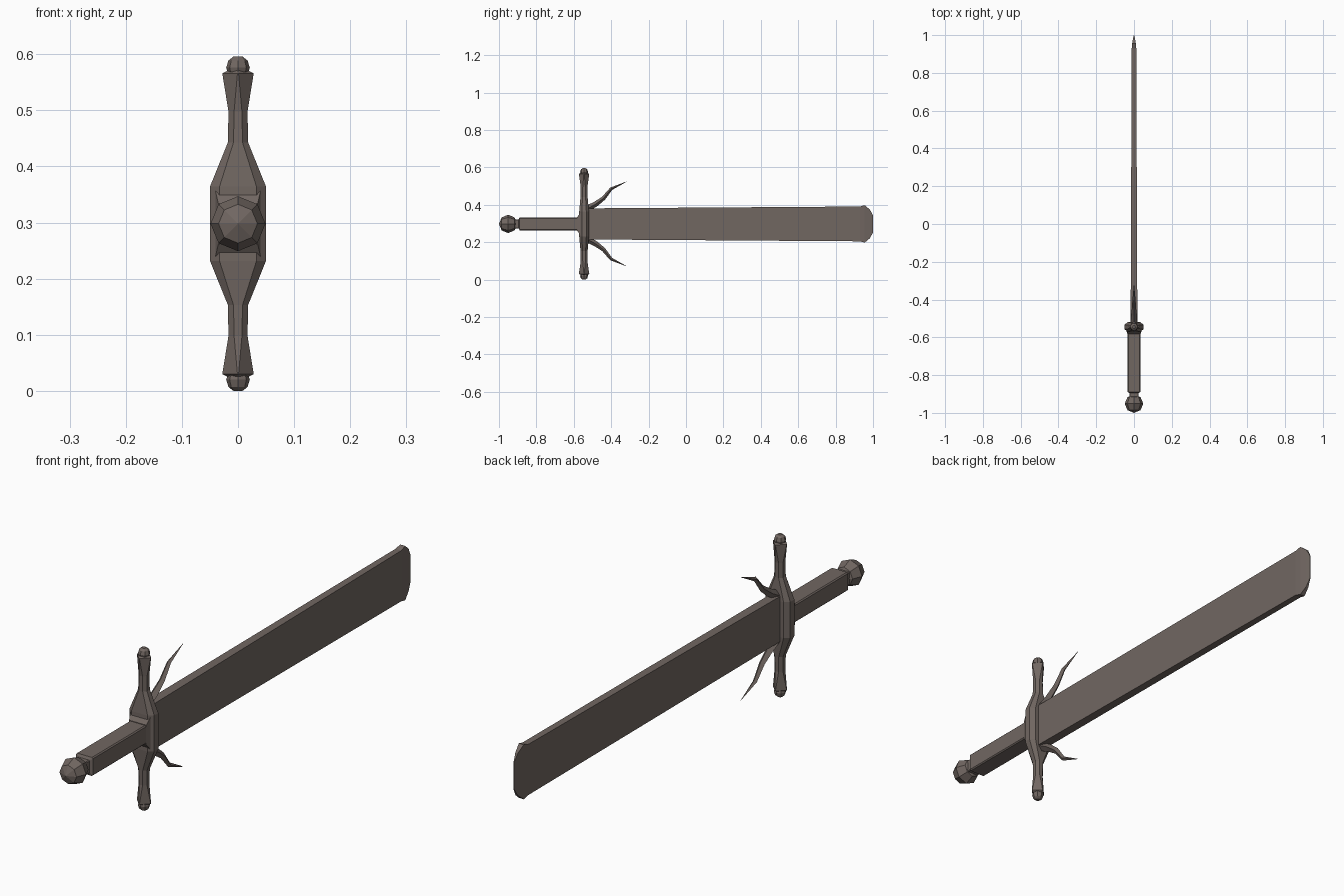
import bpy, bmesh, math
from mathutils import Vector, Matrix

if "Cube" in bpy.data.objects:
    bpy.data.objects.remove(bpy.data.objects["Cube"])

CZ = 0.298          # height of the sword's long axis
GY = -0.545         # position of the crossguard along the sword

metal = bpy.data.materials.new("dull brown steel")
metal.diffuse_color = (0.165, 0.135, 0.121, 1)
metal.use_nodes = True
metal.node_tree.nodes["Principled BSDF"].inputs["Base Color"].default_value = metal.diffuse_color


def finish(name, bm):
    bmesh.ops.remove_doubles(bm, verts=bm.verts, dist=0.0001)
    bmesh.ops.recalc_face_normals(bm, faces=bm.faces)
    me = bpy.data.meshes.new(name)
    bm.to_mesh(me)
    bm.free()
    me.materials.append(metal)
    ob = bpy.data.objects.new(name, me)
    bpy.context.collection.objects.link(ob)
    return ob


def loft(name, rings):
    """Skin equal-length point rings and cap both ends."""
    bm = bmesh.new()
    vs = [[bm.verts.new(p) for p in r] for r in rings]
    n = len(rings[0])
    for a, b in zip(vs, vs[1:]):
        for i in range(n):
            j = (i + 1) % n
            bm.faces.new((a[i], a[j], b[j], b[i]))
    bm.faces.new(vs[0])
    bm.faces.new(vs[-1])
    return finish(name, bm)


def octagon(rx, ry, fx, fy):
    """Chamfered section: outer half sizes and half widths of the flats."""
    return [(rx, -fy), (rx, fy), (fx, ry), (-fx, ry),
            (-rx, fy), (-rx, -fy), (-fx, -ry), (fx, -ry)]


# Blade: slab widening slightly to a flared, sharpened tip
blade = [(-0.54, 0.083, 0.018), (0.93, 0.093, 0.012), (0.955, 0.100, 0.010),
         (0.982, 0.078, 0.005), (1.0, 0.046, 0.001)]
loft("blade", [[(sx * x, y, CZ + sz * z) for sx, sz in
                ((1, 1), (-1, 1), (-1, -1), (1, -1))] for y, z, x in blade])

# Grip: square bar with small chamfers and a stepped neck
loft("grip", [[(x, y, CZ + z) for x, z in octagon(r, r, r * .88, r * .88)]
              for y, r in ((-0.925, 0.024), (-0.895, 0.024),
                           (-0.89, 0.034), (-0.55, 0.034))])

# Pommel: faceted ball with its pole along the sword
bm = bmesh.new()
bmesh.ops.create_uvsphere(bm, u_segments=8, v_segments=4, radius=0.049,
                          matrix=Matrix.Translation((0, -0.951, CZ))
                          @ Matrix.Rotation(math.pi / 2, 4, 'X'))
finish("pommel", bm)

# Crossguard: chamfered bar, swollen in the middle, flared diamond ends
half = [(0.066, 0.05, 0.026, 0.033, 0.012), (0.145, 0.018, 0.019, 0.008, 0.008),
        (0.20, 0.017, 0.018, 0.007, 0.007), (0.268, 0.028, 0.028, 0.001, 0.001),
        (0.274, 0.016, 0.016, 0.003, 0.003)]
sections = [(-h[0],) + h[1:] for h in reversed(half)] + half
loft("crossguard", [[(x, GY + y, CZ + z) for x, y in octagon(rx, ry, fx, fy)]
                    for z, rx, ry, fx, fy in sections])

# Collar: tapered boss on the grip side of the guard
loft("guard_collar", [[(sx * x, y, CZ + sz * z) for sx, sz in
                       ((1, 1), (-1, 1), (-1, -1), (1, -1))]
                      for y, x, z in ((-0.56, 0.042, 0.066), (-0.582, 0.035, 0.036))])

spike = [(-0.53, 0.080, 0.017), (-0.48, 0.108, 0.014), (-0.44, 0.138, 0.011),
         (-0.40, 0.188, 0.008), (-0.318, 0.226, 0.0006)]

for side, label in ((1, "upper"), (-1, "lower")):
    # Small faceted knob on each guard end
    knob = [(0.262, 0.012), (0.271, 0.019), (0.278, 0.021),
            (0.291, 0.017), (0.298, 0.008)]
    loft(label + "_guard_knob",
         [[(r * math.cos(k * math.pi / 4), GY + r * math.sin(k * math.pi / 4),
            CZ + side * z) for k in range(8)] for z, r in knob])

    # Bent, tapering spike beside the blade
    pts = [Vector((0, y, z)) for y, z, r in spike]
    rings = []
    for i, p in enumerate(pts):
        d = (pts[min(i + 1, 4)] - pts[max(i - 1, 0)]).normalized()
        n = Vector((0, -d.z, d.y)) * spike[i][2]
        w = Vector((spike[i][2], 0, 0))
        rings.append([(q.x, q.y, CZ + side * q.z)
                      for q in (p + w, p + n, p - w, p - n)])
    loft(label + "_spike", rings)
